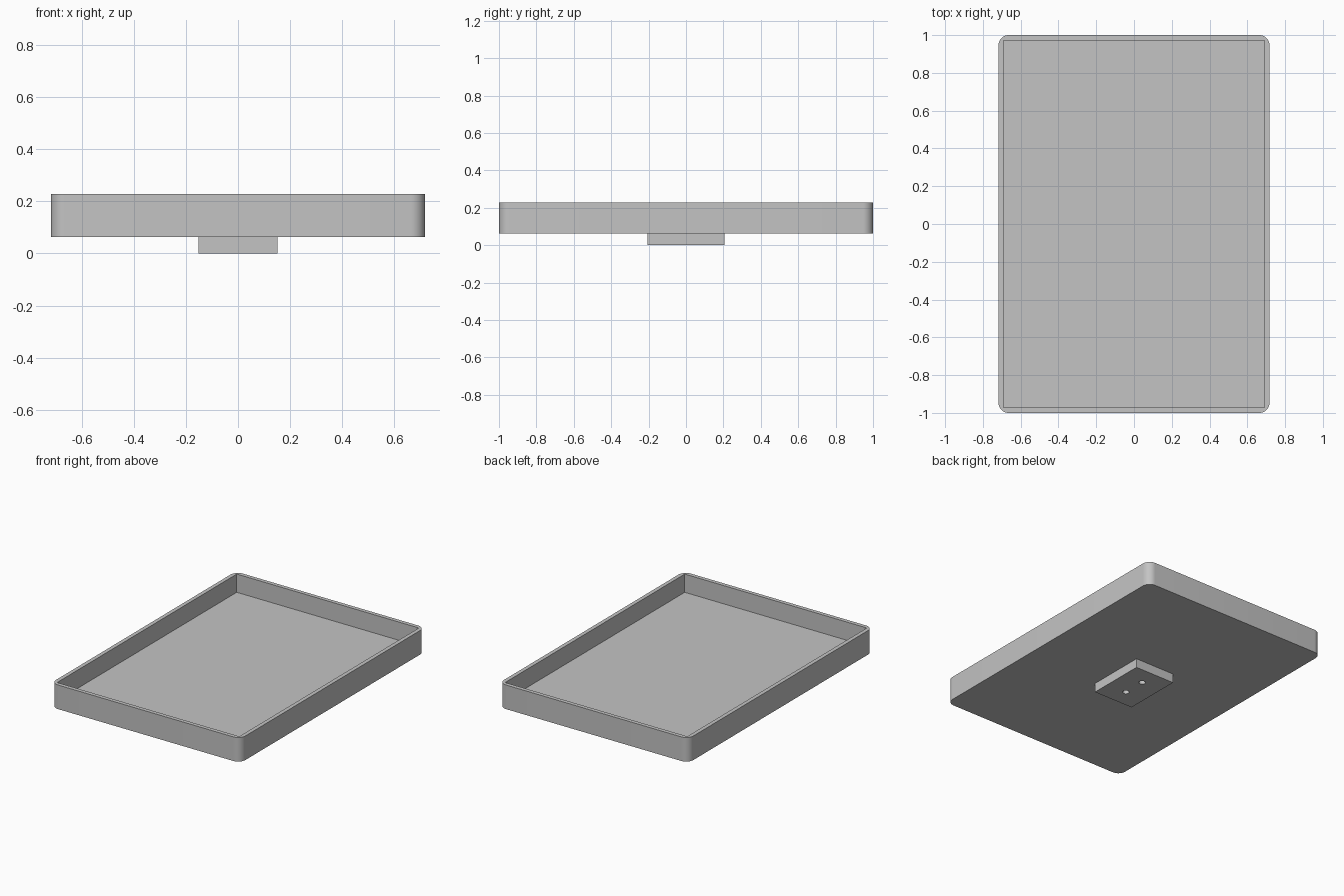
import bpy, bmesh, math
from mathutils import Matrix

cube = bpy.data.objects.get("Cube")
if cube:
    bpy.data.objects.remove(cube, do_unlink=True)

# Overall sizes
HALF_X, HALF_Y = 0.718, 1.0
BASE_Z, TOP_Z = 0.063, 0.228
WALL, FLOOR, CORNER = 0.0275, 0.04, 0.055

grey = bpy.data.materials.new("light grey")
grey.use_nodes = True
colour = (0.55, 0.55, 0.55, 1)
grey.diffuse_color = colour
grey.node_tree.nodes["Principled BSDF"].inputs["Base Color"].default_value = colour


def finish(name, bm):
    bmesh.ops.recalc_face_normals(bm, faces=bm.faces)
    mesh = bpy.data.meshes.new(name)
    bm.to_mesh(mesh)
    bm.free()
    mesh.materials.append(grey)
    obj = bpy.data.objects.new(name, mesh)
    bpy.context.collection.objects.link(obj)
    return obj


def block(name, half_x, half_y, z0, z1, radius=0):
    """Box centred on the z axis, with optional rounded upright edges."""
    bm = bmesh.new()
    size = Matrix.Diagonal((2 * half_x, 2 * half_y, z1 - z0, 1))
    bmesh.ops.create_cube(bm, size=1, matrix=Matrix.Translation((0, 0, (z0 + z1) / 2)) @ size)
    if radius:
        upright = [e for e in bm.edges if abs(e.verts[0].co.z - e.verts[1].co.z) > 0.01]
        bmesh.ops.bevel(bm, geom=upright, offset=radius, segments=12,
                        profile=0.5, affect='EDGES')
    return finish(name, bm)


def cylinder(name, y, radius, z0, z1):
    bm = bmesh.new()
    bmesh.ops.create_cone(bm, cap_ends=True, segments=32, radius1=radius, radius2=radius,
                          depth=z1 - z0, matrix=Matrix.Translation((0, y, (z0 + z1) / 2)))
    return finish(name, bm)


def cut(obj, cutter):
    """Subtract the cutter for good, then discard it."""
    cutter.hide_render = True
    mod = obj.modifiers.new("cut", 'BOOLEAN')
    mod.operation, mod.solver, mod.object = 'DIFFERENCE', 'EXACT', cutter
    bpy.ops.object.select_all(action='DESELECT')
    bpy.context.view_layer.objects.active = obj
    obj.select_set(True)
    bpy.ops.object.modifier_apply(modifier=mod.name)
    bpy.data.objects.remove(cutter, do_unlink=True)


# Tray with rounded outer corners and a square-cornered recess
tray = block("tray", HALF_X, HALF_Y, BASE_Z, TOP_Z, CORNER)
cut(tray, block("recess_cutter", HALF_X - WALL, HALF_Y - WALL, BASE_Z + FLOOR, TOP_Z + 0.1))

# Mounting foot with two screw holes
foot = block("mounting_foot", 0.152, 0.206, 0, BASE_Z)
for y in (-0.08, 0.08):
    cut(foot, cylinder("hole_cutter", y, 0.021, -0.05, BASE_Z + 0.05))

# Smooth the rounded corners and holes, keep the edges sharp
for obj in (tray, foot):
    bpy.ops.object.select_all(action='DESELECT')
    bpy.context.view_layer.objects.active = obj
    obj.select_set(True)
    bpy.ops.object.shade_smooth_by_angle(angle=math.radians(30))
